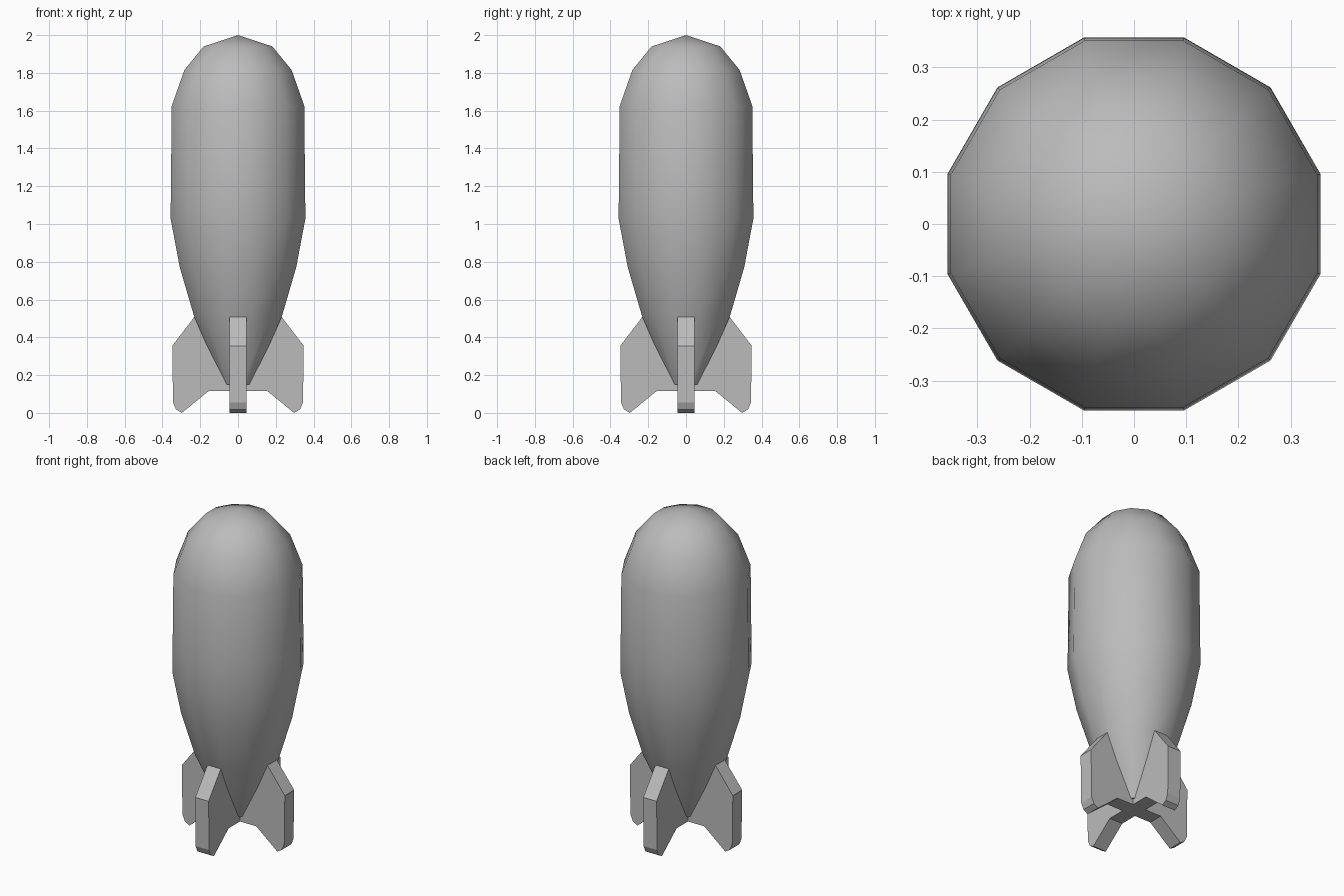
import bpy, bmesh, math
from mathutils import Matrix, Vector

if "Cube" in bpy.data.objects:
    bpy.data.objects.remove(bpy.data.objects["Cube"])

grey = bpy.data.materials.new("plain grey")
grey.use_nodes = True
colour = (0.5, 0.5, 0.5, 1)
grey.diffuse_color = colour
grey.node_tree.nodes["Principled BSDF"].inputs["Base Color"].default_value = colour


def finish(bm, name):
    bmesh.ops.recalc_face_normals(bm, faces=bm.faces)
    mesh = bpy.data.meshes.new(name)
    bm.to_mesh(mesh)
    bm.free()
    mesh.materials.append(grey)
    obj = bpy.data.objects.new(name, mesh)
    bpy.context.collection.objects.link(obj)
    return obj


# Body: twelve-sided lathe, flats facing the four fins
SIDES = 12
profile = [(0.074, 0.15), (0.232, 0.51), (0.308, 0.77), (0.357, 1.03), (0.355, 1.2),
           (0.351, 1.625), (0.284, 1.815), (0.182, 1.94)]
bm = bmesh.new()
rings = []
for flat, z in profile:
    r = flat / math.cos(math.pi / SIDES)
    angles = [(i + 0.5) * math.tau / SIDES for i in range(SIDES)]
    rings.append([bm.verts.new((r * math.cos(a), r * math.sin(a), z)) for a in angles])
tip = bm.verts.new((0, 0, 2))
for i in range(SIDES):
    j = (i + 1) % SIDES
    for low, high in zip(rings, rings[1:]):
        bm.faces.new((low[i], low[j], high[j], high[i]))
    bm.faces.new((rings[-1][i], rings[-1][j], tip))
for face in bm.faces:
    face.smooth = True
bm.faces.new(rings[0])
for edge in bm.edges:
    edge.smooth = not all(v in rings[0] for v in edge.verts)
finish(bm, "body")

# Fins: one extruded outline turned to four sides
outline = [(0, 0.116), (0.155, 0.116), (0.297, 0), (0.328, 0.018), (0.344, 0.055),
           (0.348, 0.355), (0.231, 0.508), (0, 0.508)]
HALF = 0.045
for k, name in enumerate(("left_fin", "back_fin", "right_fin", "front_fin")):
    bm = bmesh.new()
    face = bm.faces.new([bm.verts.new((x, -HALF, z)) for x, z in outline])
    side = bmesh.ops.extrude_face_region(bm, geom=[face])["geom"]
    bmesh.ops.translate(bm, vec=Vector((0, 2 * HALF, 0)),
                        verts=[v for v in side if isinstance(v, bmesh.types.BMVert)])
    bmesh.ops.rotate(bm, verts=bm.verts, matrix=Matrix.Rotation(k * math.pi / 2, 3, "Z"))
    finish(bm, name)
